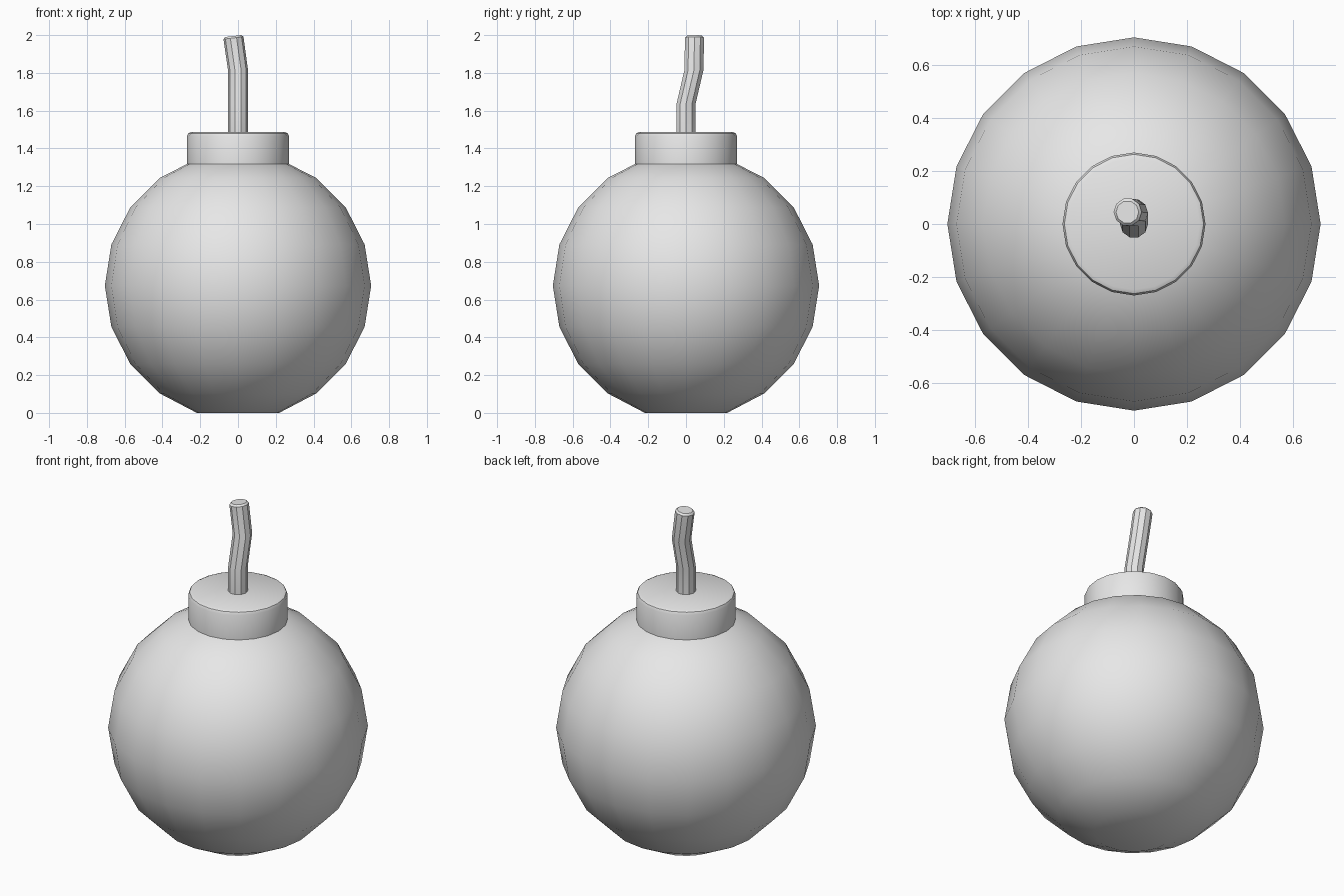
import bpy, math
from math import radians

cube = bpy.data.objects.get("Cube")
if cube:
    bpy.data.objects.remove(cube, do_unlink=True)


def make_material(name, colour):
    mat = bpy.data.materials.new(name)
    mat.use_nodes = True
    mat.diffuse_color = colour
    mat.node_tree.nodes["Principled BSDF"].inputs["Base Color"].default_value = colour
    return mat


grey = make_material("light grey", (0.8, 0.8, 0.8, 1))


def stack(name, rings, sides, turn=0.0):
    """Skin a stack of rings (x, y, z, radius, tilt) and cap both ends."""
    verts, faces = [], []
    for x, y, z, r, tilt in rings:
        for i in range(sides):
            a = turn + math.tau * i / sides
            dx, dy = r * math.cos(a), r * math.sin(a)
            verts.append((x + dx, y + dy, z + tilt * dx))
    for k in range(len(rings) - 1):
        for i in range(sides):
            j = (i + 1) % sides
            a, b = k * sides, (k + 1) * sides
            faces.append((a + i, a + j, b + j, b + i))
    faces.append(tuple(reversed(range(sides))))
    faces.append(tuple(range(len(verts) - sides, len(verts))))
    mesh = bpy.data.meshes.new(name)
    mesh.from_pydata(verts, [], faces)
    mesh.materials.append(grey)
    obj = bpy.data.objects.new(name, mesh)
    bpy.context.collection.objects.link(obj)
    bpy.ops.object.select_all(action="DESELECT")
    obj.select_set(True)
    bpy.context.view_layer.objects.active = obj
    bpy.ops.object.shade_smooth_by_angle(angle=radians(30))
    return obj


# Round body: sphere with a flat base, its top hidden in the collar
R = 0.705
STEP = radians(18)
centre = R * math.cos(STEP) + 0.003
body = [(0, 0, centre + R * math.sin(k * STEP), R * math.cos(k * STEP), 0)
        for k in range(-4, 5)]
body[0] = (0, 0, 0, body[0][3], 0)
stack("body", body, 20)

# Collar with a softened top rim
collar = [(0, 0, 1.315, 0.27, 0), (0, 0, 1.465, 0.27, 0),
          (0, 0, 1.48, 0.263, 0), (0, 0, 1.487, 0.248, 0)]
stack("collar", collar, 20)

# Bent fuse with a small chamfer at the tip
fuse = [(0, 0, 1.47, 0.053, 0), (0, 0, 1.635, 0.053, 0),
        (0, 0.042, 1.815, 0.053, 0),
        (-0.024, 0.045, 1.985, 0.053, 0.12),
        (-0.025, 0.045, 1.995, 0.043, 0.12)]
stack("fuse", fuse, 10)
